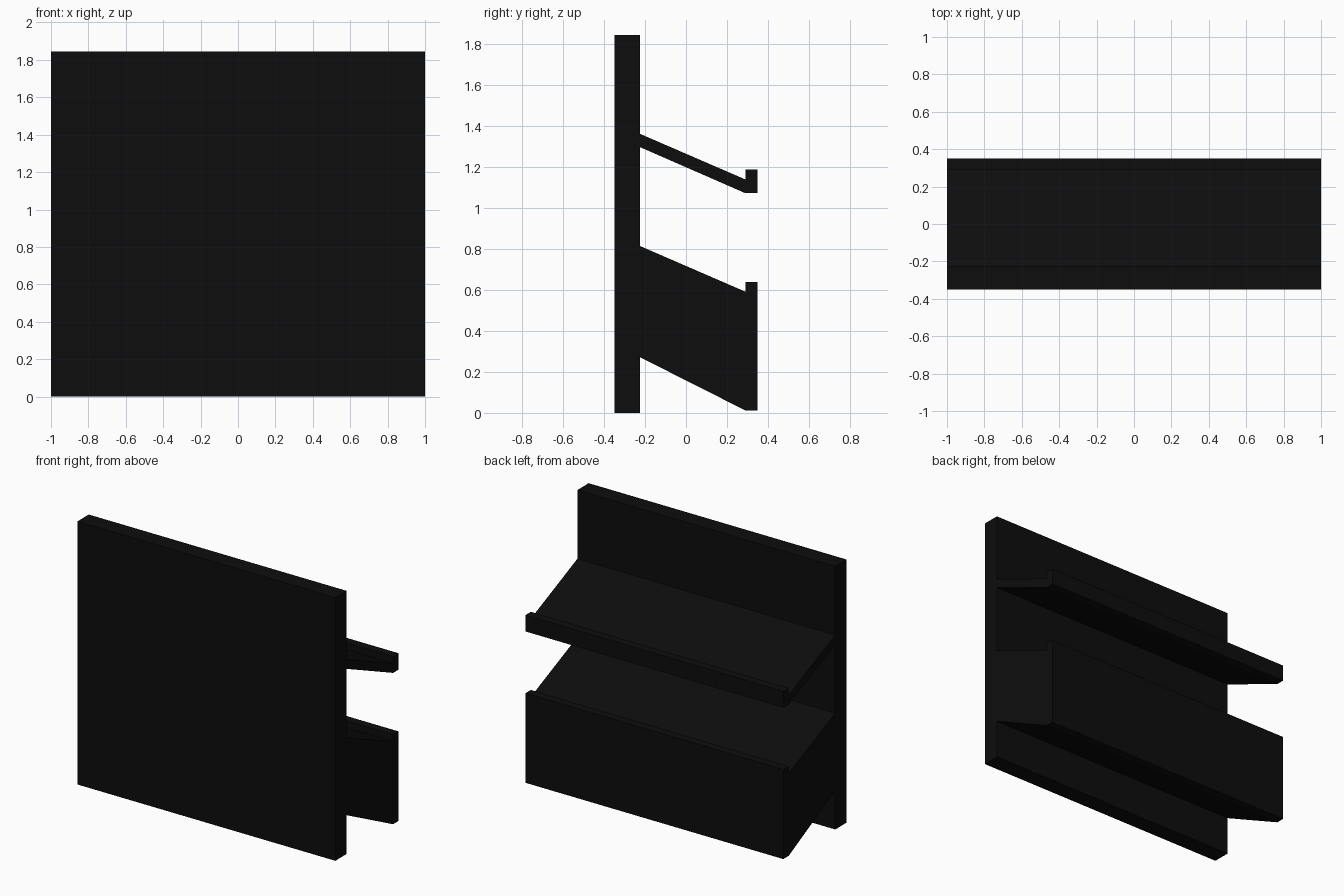
import bpy
import bmesh

cube = bpy.data.objects.get("Cube")
if cube:
    bpy.data.objects.remove(cube, do_unlink=True)

HALF_WIDTH = 1.0
BACK, PANEL, LIP, EDGE = -0.35, -0.225, 0.29, 0.35

black = bpy.data.materials.new("matte_black")
black.use_nodes = True
colour = (0.004, 0.004, 0.004, 1)
black.diffuse_color = colour
black.node_tree.nodes["Principled BSDF"].inputs["Base Color"].default_value = colour


def extrude_profile(name, profile):
    """Sweep a side profile of (y, z) points across the full width."""
    bm = bmesh.new()
    face = bm.faces.new([bm.verts.new((-HALF_WIDTH, y, z)) for y, z in profile])
    swept = bmesh.ops.extrude_face_region(bm, geom=[face])
    verts = [v for v in swept["geom"] if isinstance(v, bmesh.types.BMVert)]
    bmesh.ops.translate(bm, verts=verts, vec=(2 * HALF_WIDTH, 0, 0))
    bmesh.ops.recalc_face_normals(bm, faces=bm.faces)
    mesh = bpy.data.meshes.new(name)
    bm.to_mesh(mesh)
    bm.free()
    mesh.materials.append(black)
    obj = bpy.data.objects.new(name, mesh)
    bpy.context.collection.objects.link(obj)


def sloped_shelf(name, top, under, base):
    """Shelf sloping down from the panel to a raised lip at its edge."""
    extrude_profile(name, [
        (PANEL, top), (PANEL, under), (LIP, base), (EDGE, base),
        (EDGE, top - 0.175), (LIP, top - 0.175), (LIP, top - 0.223),
    ])


# Upright panel
extrude_profile("upright_panel", [(BACK, 0), (PANEL, 0), (PANEL, 1.845), (BACK, 1.845)])

# Thin upper shelf and deep lower shelf
sloped_shelf("upper_shelf", 1.363, 1.298, 1.073)
sloped_shelf("lower_shelf", 0.815, 0.272, 0.012)
